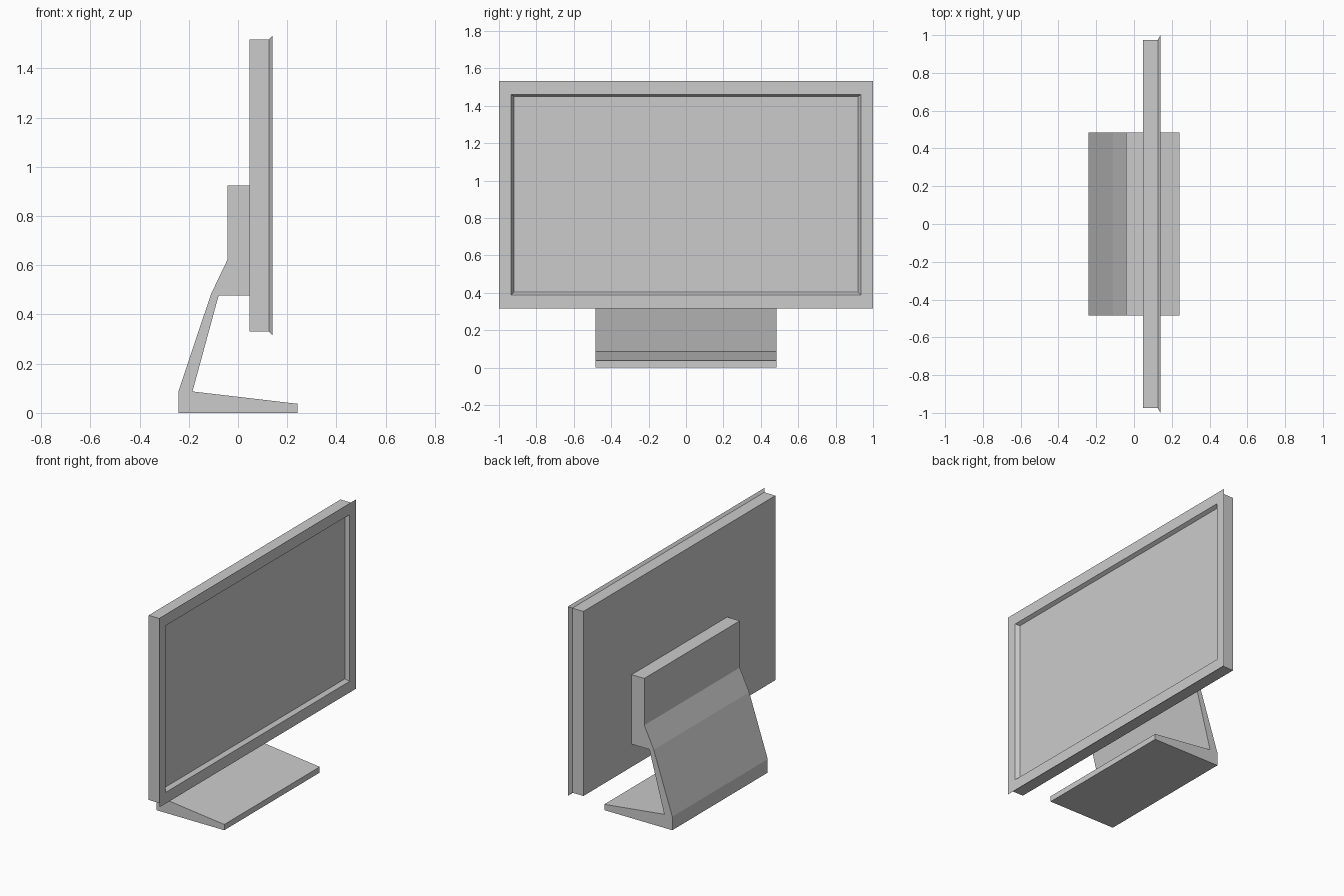
import bpy, bmesh

if "Cube" in bpy.data.objects:
    bpy.data.objects.remove(bpy.data.objects["Cube"])


def finish(name, bm):
    bmesh.ops.recalc_face_normals(bm, faces=bm.faces)
    mesh = bpy.data.meshes.new(name)
    bm.to_mesh(mesh)
    bm.free()
    obj = bpy.data.objects.new(name, mesh)
    bpy.context.collection.objects.link(obj)
    return obj


def extruded_profile(name, points, half_width):
    """Extrude an (x, z) outline along y."""
    bm = bmesh.new()
    face = bm.faces.new([bm.verts.new((x, -half_width, z)) for x, z in points])
    ext = bmesh.ops.extrude_face_region(bm, geom=[face], use_keep_orig=True)
    verts = [g for g in ext["geom"] if isinstance(g, bmesh.types.BMVert)]
    bmesh.ops.translate(bm, vec=(0, 2 * half_width, 0), verts=verts)
    return finish(name, bm)


def lofted_rectangles(name, rings):
    """Join rectangles (x, half width in y, bottom z, top z) and cap both ends."""
    bm = bmesh.new()
    loops = [[bm.verts.new((x, y, z)) for y, z in
              ((-hw, z0), (hw, z0), (hw, z1), (-hw, z1))]
             for x, hw, z0, z1 in rings]
    for a, b in zip(loops, loops[1:]):
        for i in range(4):
            j = (i + 1) % 4
            bm.faces.new((a[i], a[j], b[j], b[i]))
    bm.faces.new(loops[0])
    bm.faces.new(loops[-1])
    return finish(name, bm)


# Screen: rear case, flared bezel edge, then recessed display panel
lofted_rectangles("screen", [
    (0.047, 0.975, 0.330, 1.517),
    (0.126, 0.975, 0.330, 1.517),
    (0.140, 1.000, 0.316, 1.533),
    (0.140, 0.935, 0.388, 1.460),
    (0.116, 0.920, 0.403, 1.449),
])

# Stand: foot, leaning neck and mounting block in one bent profile
extruded_profile("stand", [
    (-0.242, 0), (0.242, 0), (0.242, 0.037), (-0.185, 0.087),
    (-0.079, 0.476), (0.047, 0.476), (0.047, 0.923), (-0.043, 0.923),
    (-0.043, 0.622), (-0.110, 0.482), (-0.242, 0.087),
], 0.485)
